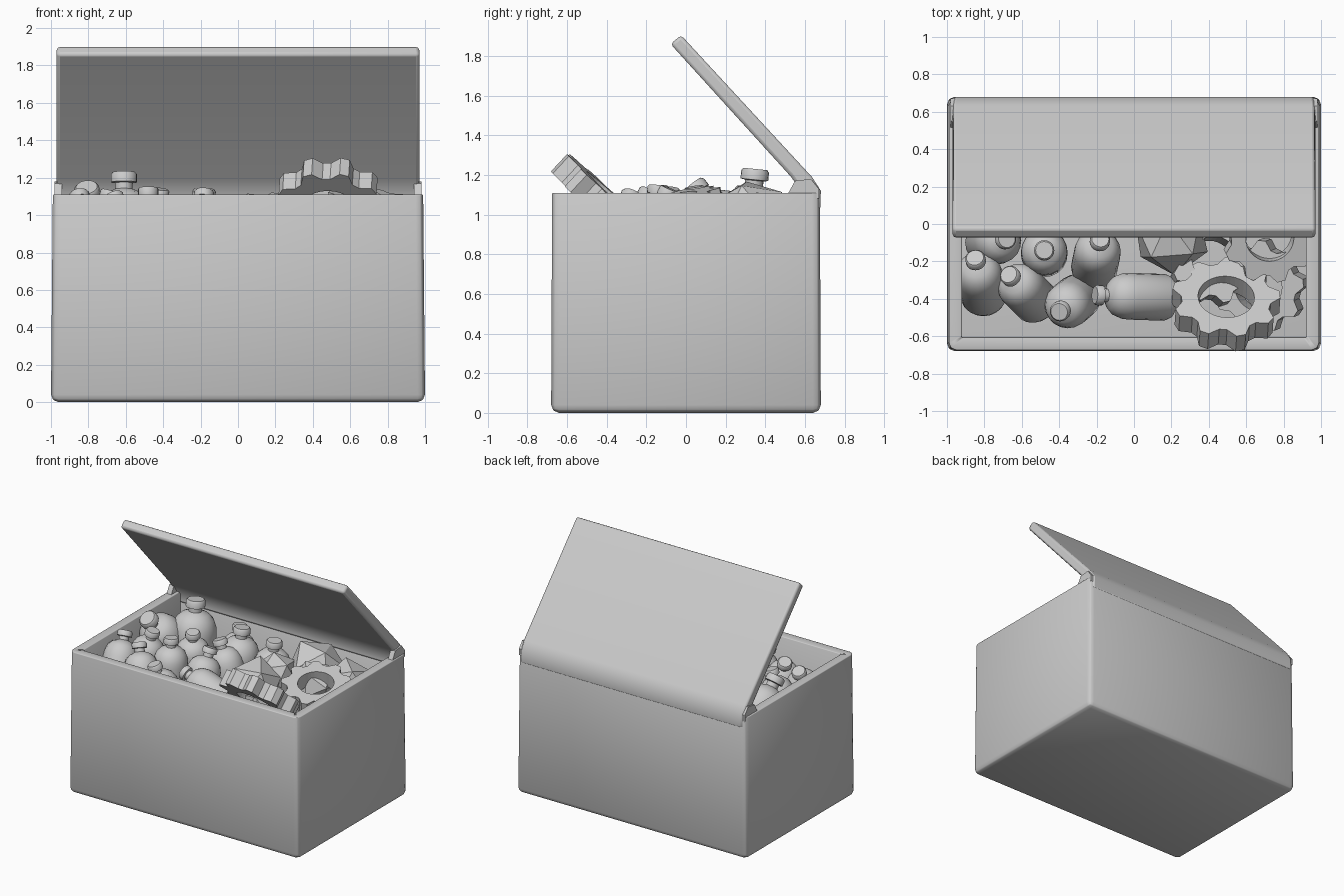
import bpy, bmesh, math, random
from mathutils import Vector

if "Cube" in bpy.data.objects:
    bpy.data.objects.remove(bpy.data.objects["Cube"])

random.seed(4)


def make(name, bm, smooth=30):
    bmesh.ops.recalc_face_normals(bm, faces=bm.faces[:])
    me = bpy.data.meshes.new(name)
    bm.to_mesh(me)
    bm.free()
    ob = bpy.data.objects.new(name, me)
    bpy.context.collection.objects.link(ob)
    if smooth:
        bpy.ops.object.select_all(action='DESELECT')
        ob.select_set(True)
        bpy.context.view_layer.objects.active = ob
        bpy.ops.object.shade_smooth_by_angle(angle=math.radians(smooth))
    return ob


def aim(ob, pos, axis):
    ob.location = pos
    ob.rotation_mode = 'QUATERNION'
    ob.rotation_quaternion = Vector((0, 0, 1)).rotation_difference(Vector(axis).normalized())


def bevel_mod(ob, width, segments=2):
    m = ob.modifiers.new("bevel", 'BEVEL')
    m.width, m.segments = width, segments
    m.limit_method, m.angle_limit = 'ANGLE', math.radians(40)


# Open chest body, slightly narrower at the rim
bm = bmesh.new()
bmesh.ops.create_cube(bm, size=2)
for v in bm.verts:
    top = v.co.z > 0
    v.co.x *= 0.99 if top else 1.0
    v.co.y *= 0.675 if top else 0.68
    v.co.z = 1.11 if top else 0
bmesh.ops.delete(bm, geom=[f for f in bm.faces if f.normal.z > 0.9], context='FACES_ONLY')
bmesh.ops.bevel(bm, geom=[e for e in bm.edges if not e.is_boundary], offset=0.04,
                segments=2, profile=0.5, affect='EDGES')
box = make("chest_body", bm, 50)
sol = box.modifiers.new("wall", 'SOLIDIFY')
sol.thickness, sol.offset, sol.use_even_offset = 0.07, -1, True
bevel_mod(box, 0.015)

# Open lid: side profile extruded across the width, wider at the hinge
profile = [(0.677, 1.02), (0.68, 1.12), (0.635, 1.19), (-0.025, 1.905),
           (-0.078, 1.86), (0.53, 1.19), (0.6, 1.09), (0.6, 1.02)]
bm = bmesh.new()
sides = [[bm.verts.new((s * (0.97 if z > 1.15 else 0.965), y, z)) for y, z in profile]
         for s in (-1, 1)]
for ring in sides:
    bm.faces.new(ring)
for i in range(len(profile)):
    j = (i + 1) % len(profile)
    bm.faces.new((sides[0][i], sides[0][j], sides[1][j], sides[1][i]))
lid = make("lid", bm, 50)
bevel_mod(lid, 0.017)

# Side cheeks joining the rim to the lid
for s, label in ((-1, "left"), (1, "right")):
    bm = bmesh.new()
    outline = [(0.5, 1.08), (0.67, 1.08), (0.67, 1.13), (0.63, 1.18), (0.55, 1.17)]
    rings = [[bm.verts.new((s * x, y, z)) for y, z in outline] for x in (0.94, 0.98)]
    for r in rings:
        bm.faces.new(r)
    for i in range(5):
        j = (i + 1) % 5
        bm.faces.new((rings[0][i], rings[0][j], rings[1][j], rings[1][i]))
    make("hinge_cheek_" + label, bm)


# Bottles: lathed around z with the cap top at the origin
def bottle(i, pos, axis, scale=1.0):
    prof = [(0, 0), (0.046, 0), (0.054, -0.01), (0.054, -0.042), (0.036, -0.045),
            (0.036, -0.07), (0.075, -0.085), (0.105, -0.115), (0.122, -0.16),
            (0.125, -0.2), (0.125, -0.40), (0.112, -0.43), (0, -0.43)]
    bm = bmesh.new()
    vs = [bm.verts.new((r, 0, z)) for r, z in prof]
    es = [bm.edges.new(p) for p in zip(vs, vs[1:])]
    bmesh.ops.spin(bm, geom=vs + es, cent=(0, 0, 0), axis=(0, 0, 1),
                   angle=math.tau, steps=20)
    bmesh.ops.remove_doubles(bm, verts=bm.verts[:], dist=1e-4)
    ob = make(f"bottle_{i}", bm, 40)
    aim(ob, pos, axis)
    ob.scale = (scale,) * 3


bottles = [
    ((-0.85, -0.18, 1.12), (-0.12, 0.5, 0.85)), ((-0.67, -0.27, 1.11), (-0.35, 0.35, 0.86)),
    ((-0.48, -0.14, 1.15), (0, 0.05, 1)), ((-0.40, -0.47, 1.09), (-0.25, -0.2, 0.95)),
    ((-0.21, -0.38, 1.05), (-0.9, 0.03, 0.35)), ((-0.18, -0.08, 1.13), (0.08, 0.38, 0.92)),
    ((-0.68, -0.08, 1.13), (0.25, 0.05, 0.95)), ((-0.61, 0.35, 1.23), (0, 0.1, 1), 1.3),
    ((-0.81, 0.03, 1.15), (-0.1, -0.6, 0.75), 1.25), ((-0.42, 0.04, 1.14), (0.1, -0.15, 0.95)),
    ((-0.18, 0.31, 1.14), (0.05, 0.1, 1), 1.15), ((0.10, 0.31, 1.11), (0.1, 0, 1), 1.1),
    ((-0.26, 0.14, 1.09), (-0.3, 0, 0.9)), ((-0.32, 0.48, 1.06), (0, 0.1, 1)),
]
for i, b in enumerate(bottles):
    bottle(i + 1, *b)

# Faceted rocks
for i, (pos, r) in enumerate([((0.45, 0.33, 0.97), 0.22), ((0.2, -0.07, 0.93), 0.2),
                              ((0.75, 0.3, 0.93), 0.19), ((0.25, 0.12, 0.96), 0.17),
                              ((0.58, 0.12, 0.97), 0.17)]):
    bm = bmesh.new()
    bmesh.ops.create_icosphere(bm, subdivisions=1, radius=r)
    for v in bm.verts:
        v.co *= random.uniform(0.92, 1.1)
    ob = make(f"rock_{i + 1}", bm, 0)
    ob.location = pos
    ob.rotation_euler = [random.uniform(0, 3) for _ in range(3)]


# Gears: toothed ring with a round hole
def gear(i, pos, axis, outer=0.29, teeth=9, thick=0.12):
    bm = bmesh.new()
    n, loops = teeth * 4, []
    for toothed in (True, False):
        for z in (-thick / 2, thick / 2):
            ring = []
            for k in range(n):
                a = math.tau * k / n
                r = (outer if k % 4 < 2 else outer * 0.83) if toothed else outer * 0.52
                ring.append(bm.verts.new((r * math.cos(a), r * math.sin(a), z)))
            loops.append(ring)
    ob_, ot, ib, it = loops
    for a, b in ((ob_, ot), (ot, it), (it, ib), (ib, ob_)):
        for k in range(n):
            j = (k + 1) % n
            bm.faces.new((a[k], a[j], b[j], b[k]))
    aim(make(f"gear_{i}", bm, 0), pos, axis)


gear(1, (0.49, -0.43, 1.07), (0.05, 0.68, 0.73))
gear(2, (0.72, -0.06, 1.03), (0.1, -0.2, 0.95), 0.25)
gear(3, (0.68, -0.33, 0.90), (-0.25, -0.1, 0.95), 0.25)
gear(4, (0.42, -0.2, 0.90), (0.2, 0.2, 0.95), 0.24)
